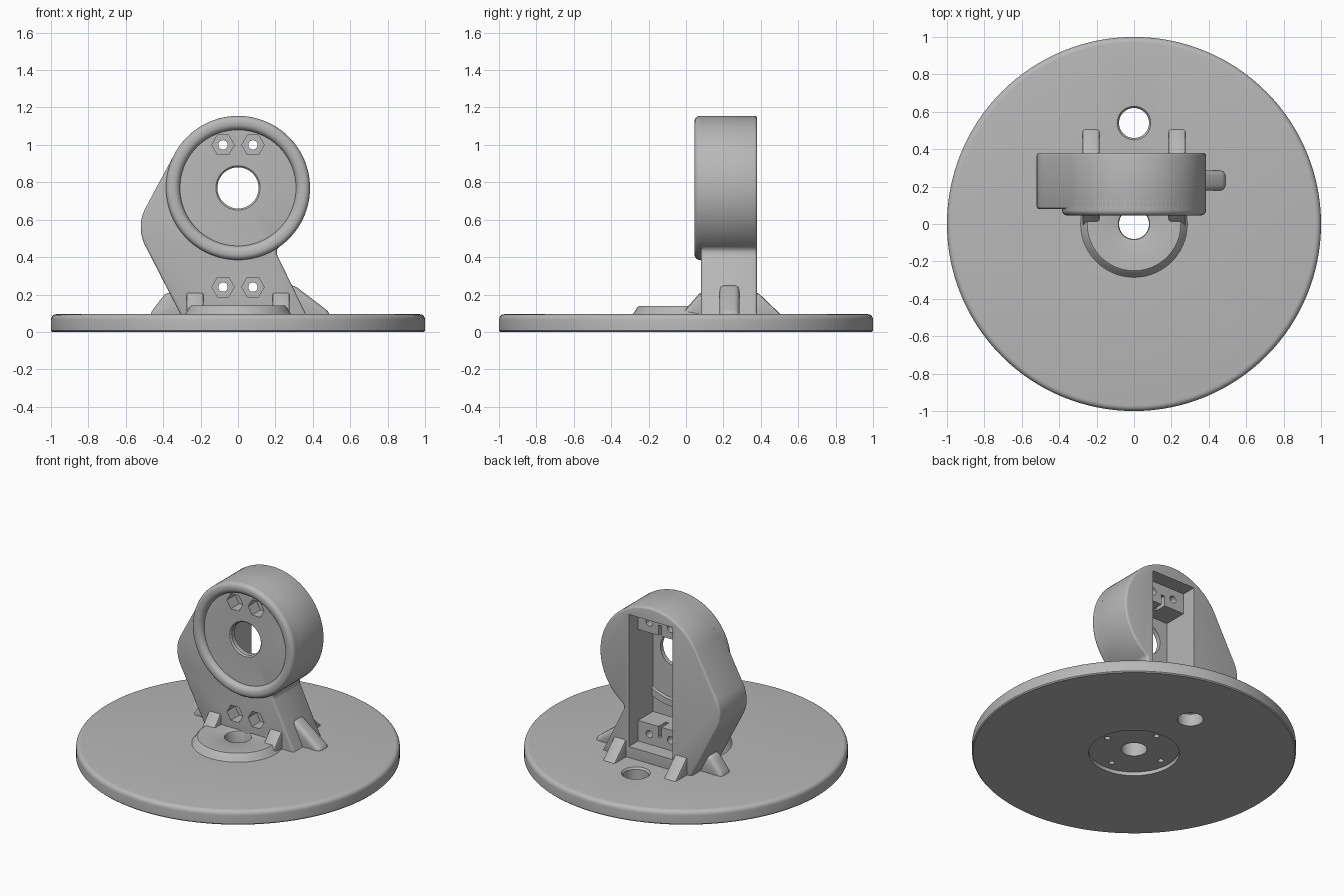
import bpy, bmesh, math

if "Cube" in bpy.data.objects:
    bpy.data.objects.remove(bpy.data.objects["Cube"])

grey = bpy.data.materials.new("light_grey")
grey.diffuse_color = (0.48, 0.48, 0.48, 1)
grey.use_nodes = True
grey.node_tree.nodes["Principled BSDF"].inputs["Base Color"].default_value = grey.diffuse_color


def finish(name, bm):
    bmesh.ops.recalc_face_normals(bm, faces=bm.faces)
    me = bpy.data.meshes.new(name)
    bm.to_mesh(me)
    bm.free()
    me.materials.append(grey)
    ob = bpy.data.objects.new(name, me)
    bpy.context.collection.objects.link(ob)
    return ob


def prism(name, pts, a, b, axis, end=1.0):
    """Extrude a 2D outline from a to b along an axis; end scales the outline at b."""
    put = {'x': lambda u, v, w: (w, u, v),
           'y': lambda u, v, w: (u, w, v),
           'z': lambda u, v, w: (u, v, w)}[axis]
    cu = sum(p[0] for p in pts) / len(pts)
    cv = sum(p[1] for p in pts) / len(pts)
    bm = bmesh.new()
    lo = [bm.verts.new(put(u, v, a)) for u, v in pts]
    hi = [bm.verts.new(put(cu + (u - cu) * end, cv + (v - cv) * end, b)) for u, v in pts]
    bm.faces.new(lo)
    bm.faces.new(hi)
    n = len(pts)
    for i in range(n):
        j = (i + 1) % n
        bm.faces.new((lo[i], lo[j], hi[j], hi[i]))
    return finish(name, bm)


def lathe(name, profile, place, n=96):
    """Revolve a closed (radius, height) profile."""
    bm = bmesh.new()
    rings = []
    for i in range(n):
        t = 2 * math.pi * i / n
        rings.append([bm.verts.new(place(r * math.cos(t), r * math.sin(t), h)) for r, h in profile])
    m = len(profile)
    for i in range(n):
        p, q = rings[i], rings[(i + 1) % n]
        for k in range(m):
            bm.faces.new((p[k], p[(k + 1) % m], q[(k + 1) % m], q[k]))
    return finish(name, bm)


def arc(cx, cy, r, a0, a1, n):
    return [(cx + r * math.cos(math.radians(a0 + (a1 - a0) * i / n)),
             cy + r * math.sin(math.radians(a0 + (a1 - a0) * i / n))) for i in range(n + 1)]


def circle(cx, cy, r, n=48):
    return arc(cx, cy, r, 0, 360, n)[:-1]


def rect(x0, x1, z0, z1):
    return [(x0, z0), (x1, z0), (x1, z1), (x0, z1)]


def apply(ob, mod):
    bpy.context.view_layer.objects.active = ob
    bpy.ops.object.modifier_apply(modifier=mod.name)


def bevel(ob, width, segments=3):
    mod = ob.modifiers.new("bevel", 'BEVEL')
    mod.width, mod.segments = width, segments
    mod.limit_method, mod.angle_limit = 'ANGLE', math.radians(30)
    apply(ob, mod)


def boolean(ob, tool, op='DIFFERENCE'):
    mod = ob.modifiers.new("cut", 'BOOLEAN')
    mod.operation, mod.solver, mod.object = op, 'EXACT', tool
    apply(ob, mod)
    bpy.data.objects.remove(tool)


# Round base with rounded rim, raised boss, centre hole and shallow recess below
top = 0.095
rim = arc(0.97, top - 0.03, 0.03, 0, 90, 5)
base = lathe("base", [(0.08, 0.025), (0.28, 0.025), (0.28, 0), (0.993, 0), (1, 0.007)] + rim +
             [(0.285, top), (0.277, 0.103), (0.262, 0.13), (0.25, 0.14), (0.095, 0.14),
              (0.084, 0.135), (0.08, 0.125)], lambda x, y, h: (x, y, h), 128)
boolean(base, prism("cut", circle(0, 0.54, 0.08), -0.1, 0.3, 'z'))
boolean(base, prism("cut", circle(0, 0.54, 0.076), 0.077, 0.107, 'z', 1.3))
for i in range(4):
    t = i * math.pi / 2
    boolean(base, prism("cut", circle(0.215 * math.cos(t), 0.215 * math.sin(t), 0.018, 16), -0.1, 0.07, 'z'))

# Housing: round head, bulge on the left, splayed foot
CZ = 0.77
outline = (arc(0, CZ, 0.385, 150, -57, 64) + [(0.205, 0.42), (0.385, 0.05), (-0.285, 0.05)] +
           arc(-0.30, 0.56, 0.22, 210, 150, 14))
housing = prism("housing", outline, 0.08, 0.38, 'y')
bevel(housing, 0.018)

# Rear pocket with two screw blocks
boolean(housing, prism("cut", rect(-0.165, 0.165, 0.17, 1.07), 0.12, 0.5, 'y'))
for z0, z1, zs, s in ((0.16, 0.31, 0.24, 1), (0.93, 1.08, 1.0, -1)):
    boolean(housing, prism("block", rect(-0.175, 0.175, z0, z1), 0.11, 0.28, 'y'), 'UNION')
    slot = sorted((zs, zs + s * 0.12))
    boolean(housing, prism("cut", rect(-0.012, 0.012, *slot), 0.20, 0.4, 'y'))
    for x in (-0.08, 0.08):
        # nut trap at the front, screw hole right through
        boolean(housing, prism("cut", circle(x, zs, 0.060, 6), 0.0, 0.17, 'y'))
        boolean(housing, prism("cut", circle(x, zs, 0.025, 20), 0.0, 0.35, 'y'))

# Central bore with a softened front edge
boolean(housing, prism("cut", circle(0, CZ, 0.11), 0.0, 0.2, 'y'))
boolean(housing, prism("cut", circle(0, CZ, 0.128), 0.07, 0.092, 'y', 0.84))

# Rounded lip around the head
lip = arc(0.355, 0.075, 0.03, 0, -90, 6) + arc(0.345, 0.08, 0.035, -90, -180, 6)
front_lip = lathe("front_lip", [(0.385, 0.13)] + lip + [(0.31, 0.1), (0.34, 0.13)],
                  lambda x, z, y: (x, y, CZ + z))

# Gussets in front and behind
for side, x in (("left", -0.23), ("right", 0.23)):
    for place, pts in (("front", [(0.12, 0.05), (0.12, 0.21), (0.075, 0.21), (-0.025, 0.095), (-0.025, 0.05)]),
                       ("back", [(0.34, 0.05), (0.34, 0.21), (0.385, 0.21), (0.51, 0.09), (0.51, 0.05)])):
        bevel(prism(f"{place}_{side}_gusset", pts, x - 0.045, x + 0.045, 'x'), 0.01, 2)

# Side ribs
for name, pts in (("right_rib", [(0.25, 0.05), (0.25, 0.25), (0.30, 0.25), (0.49, 0.105), (0.49, 0.05)]),
                  ("left_rib", [(-0.25, 0.05), (-0.25, 0.21), (-0.385, 0.21), (-0.47, 0.10), (-0.47, 0.05)])):
    bevel(prism(name, pts, 0.18, 0.285, 'y'), 0.025)

# Smooth curved surfaces, keep sharp edges
for ob in bpy.context.scene.objects:
    ob.select_set(True)
bpy.context.view_layer.objects.active = base
bpy.ops.object.shade_smooth_by_angle(angle=math.radians(32))
